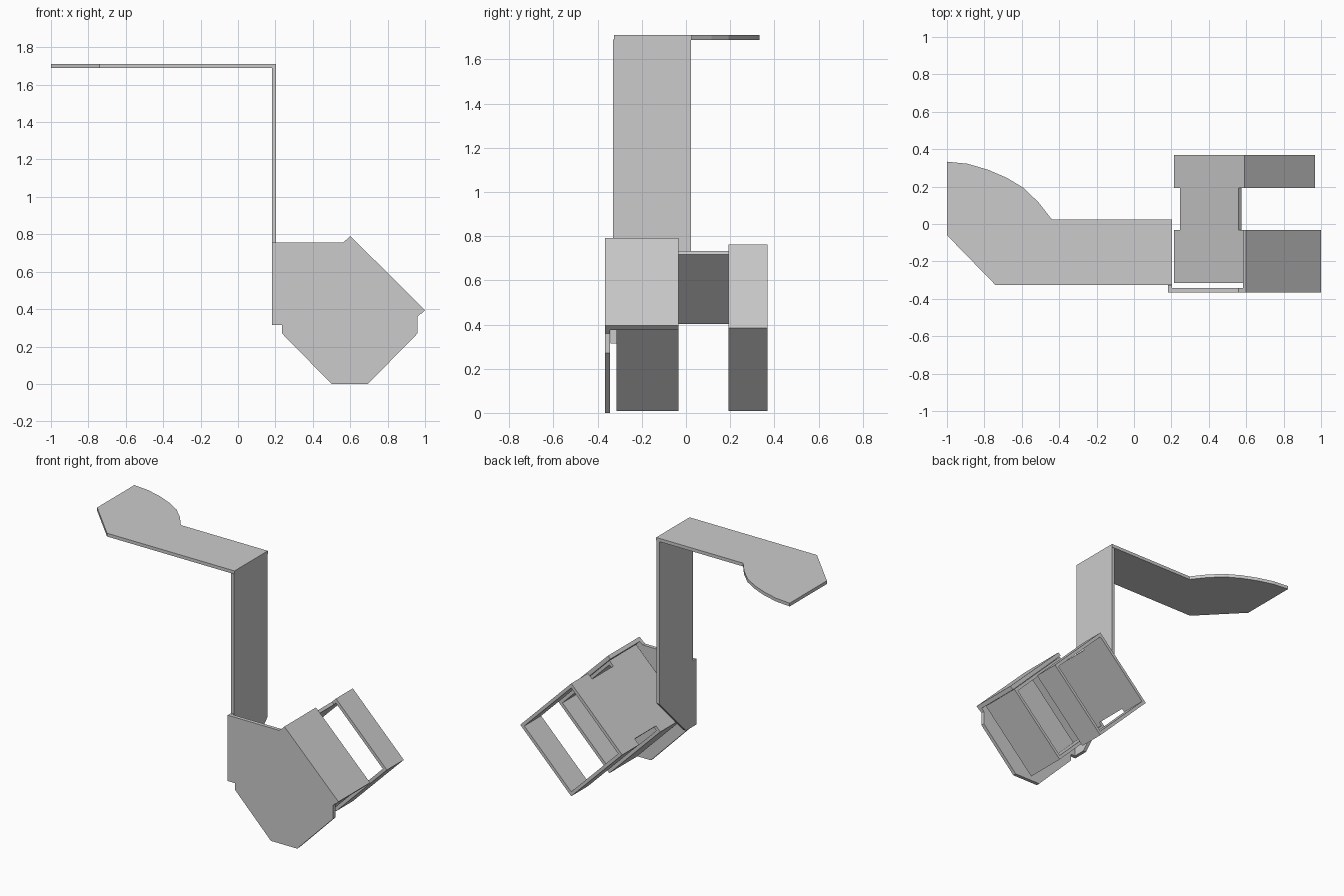
import bpy, bmesh

if "Cube" in bpy.data.objects:
    bpy.data.objects.remove(bpy.data.objects["Cube"])


def finish(name, bm):
    bmesh.ops.recalc_face_normals(bm, faces=bm.faces)
    mesh = bpy.data.meshes.new(name)
    bm.to_mesh(mesh)
    bm.free()
    obj = bpy.data.objects.new(name, mesh)
    bpy.context.collection.objects.link(obj)
    return obj


def sheet(name, profile, axis, lo, hi):
    """Extrude a 2D outline from lo to hi along the given axis (0=x, 1=y, 2=z)."""
    bm = bmesh.new()

    def point(p, d):
        c = list(p)
        c.insert(axis, d)
        return c

    face = bm.faces.new([bm.verts.new(point(p, lo)) for p in profile])
    ext = bmesh.ops.extrude_face_region(bm, geom=[face])
    for v in ext["geom"]:
        if isinstance(v, bmesh.types.BMVert):
            v.co[axis] = hi
    return finish(name, bm)


def square_ring(name, cx, cz, half, wall, y0, y1):
    """Square tube standing on its corner, open along y."""
    bm = bmesh.new()
    loops = []
    for r, y in ((half, y0), (half, y1), (half - wall, y1), (half - wall, y0)):
        loops.append([bm.verts.new((cx + dx * r, y, cz + dz * r))
                      for dx, dz in ((-1, 0), (0, 1), (1, 0), (0, -1))])
    for a in range(4):
        p, q = loops[a], loops[(a + 1) % 4]
        for i in range(4):
            j = (i + 1) % 4
            bm.faces.new((p[i], p[j], q[j], q[i]))
    return finish(name, bm)


# Horizontal top plate with a rounded shoulder
sheet("top_plate",
      [(-1, .333), (-.89, .322), (-.78, .29), (-.68, .247), (-.59, .193),
       (-.51, .115), (-.44, .025), (.203, .025), (.203, -.327),
       (-.74, -.327), (-1, -.06)], 2, 1.688, 1.71)

# Upright strip, chamfered at its foot
sheet("upright_strip",
      [(.022, 1.69), (.022, .60), (-.26, .315), (-.342, .315),
       (-.342, .755), (-.33, .755), (-.33, 1.69)], 0, .181, .203)

# Front plate and the flange folded back from it
sheet("front_plate",
      [(.181, .315), (.181, .755), (.56, .755), (.59, .78), (.985, .385),
       (.96, .36), (.96, .27), (.695, 0), (.5, 0), (.235, .27),
       (.235, .315)], 1, -.367, -.343)
sheet("front_flange",
      [(.582, .773), (.60, .791), (1.0, .395), (.98, .375)], 1, -.367, -.033)

# Pair of square bands, joined by a narrower web
for name, y0, y1 in (("front_band", -.315, -.033), ("rear_band", .192, .37)):
    square_ring(name, .59, .385, .377, .03, y0, y1)
sheet("band_web",
      [(.245, .417), (.56, .732), (.575, .717), (.26, .402)], 1, -.033, .192)
